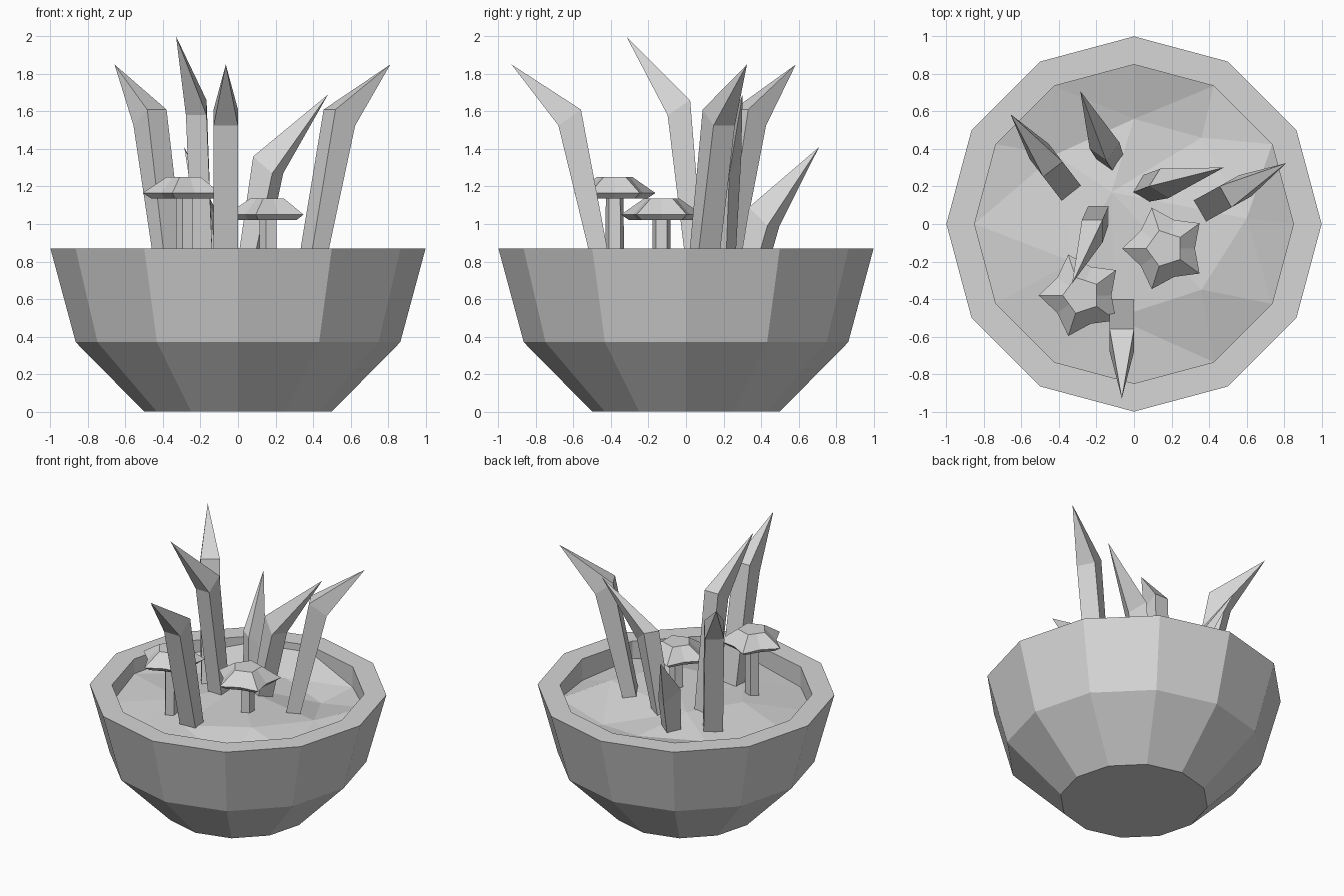
import bpy, bmesh, math
from mathutils import Vector
from mathutils.geometry import delaunay_2d_cdt

cube = bpy.data.objects.get("Cube")
if cube:
    bpy.data.objects.remove(cube, do_unlink=True)

grey = bpy.data.materials.new("light grey")
grey.use_nodes = True
colour = (0.67, 0.67, 0.67, 1)
grey.diffuse_color = colour
grey.node_tree.nodes["Principled BSDF"].inputs["Base Color"].default_value = colour


def finish(name, bm):
    mesh = bpy.data.meshes.new(name)
    bm.to_mesh(mesh)
    bm.free()
    mesh.materials.append(grey)
    obj = bpy.data.objects.new(name, mesh)
    bpy.context.collection.objects.link(obj)


def loft(name, rings):
    """Skin a stack of equal-length rings and close both ends."""
    bm = bmesh.new()
    loops = [[bm.verts.new(p) for p in ring] for ring in rings]
    n = len(loops[0])
    for low, high in zip(loops, loops[1:]):
        for i in range(n):
            j = (i + 1) % n
            bm.faces.new((low[i], low[j], high[j], high[i]))
    bm.faces.new(loops[0][::-1])
    bm.faces.new(loops[-1])
    bmesh.ops.remove_doubles(bm, verts=bm.verts, dist=1e-5)
    bmesh.ops.recalc_face_normals(bm, faces=bm.faces)
    finish(name, bm)


def ring(r, z, n, x=0, y=0, notch=1):
    """Regular ring; every second point is scaled by notch."""
    pts = []
    for i in range(n):
        a = math.pi + math.tau * i / n
        rr = r * (notch if i % 2 else 1)
        pts.append((x + rr * math.cos(a), y + rr * math.sin(a), z))
    return pts


# Twelve-sided bowl with a thick rim and a hollow
loft("bowl", [ring(r, z, 12) for r, z in
              ((0.5, 0), (0.865, 0.37), (1, 0.87), (0.85, 0.87), (0.85, 0.6))])

# Uneven faceted soil
edge_heights = (0.76, 0.74, 0.72, 0.74, 0.72, 0.74, 0.71, 0.77, 0.72, 0.82, 0.82, 0.77)
soil = [Vector((x, y, h)) for (x, y, _), h in zip(ring(0.85, 0, 12), edge_heights)]
soil += [Vector(p) for p in (
    (-0.12, 0.17, 0.80), (0.0, 0.56, 0.74), (0.36, 0.46, 0.69), (0.6, 0.03, 0.79),
    (0.36, -0.35, 0.82), (-0.1, -0.5, 0.77), (-0.33, -0.2, 0.79), (-0.42, 0.37, 0.74))]
verts, _, faces, *_ = delaunay_2d_cdt([p.xy for p in soil], [], [], 0, 1e-5)
bm = bmesh.new()
sv = [bm.verts.new((v.x, v.y, min(soil, key=lambda p: (p.xy - v).length).z)) for v in verts]
for f in faces:
    bm.faces.new([sv[i] for i in f])
bmesh.ops.recalc_face_normals(bm, faces=bm.faces)
bm.normal_update()
if sum(f.normal.z for f in bm.faces) < 0:
    bmesh.ops.reverse_faces(bm, faces=bm.faces)
finish("soil", bm)


def heading(degrees):
    return Vector((math.cos(math.radians(degrees)), math.sin(math.radians(degrees)), 0))


def leaf(name, x, y, lean, knee, tip, twist=0, half=0.065):
    """Four-sided blade: stalk, slanted knee, then a point.
    knee = (reach, inner z, outer z); tip = (reach, z); twist turns the section."""
    out, face, side = heading(lean), heading(lean + twist), heading(lean + twist + 90)

    def section(reach, inner_z, outer_z, depth, width):
        return [Vector((x, y, z)) + out * reach + face * d * depth + side * s * width
                for d, s, z in ((-1, -1, inner_z), (1, -1, outer_z),
                                (1, 1, outer_z), (-1, 1, inner_z))]

    loft(name, [section(0, 0.66, 0.66, 0.045, half),
                section(*knee, 0.06, half),
                section(tip[0], tip[1], tip[1], 0, 0)])


# Three matching blades, then three twisted ones of different heights
for name, x, y, lean in (("front_leaf", -0.065, -0.425, 270),
                         ("right_leaf", 0.37, 0.08, 29),
                         ("back_left_leaf", -0.35, 0.185, 127.6)):
    leaf(name, x, y, lean, (0.195, 1.61, 1.525), (0.505, 1.85))
leaf("tall_leaf", -0.185, 0.06, 249, (0.105, 1.66, 1.58), (0.405, 2.0), 21, 0.055)
leaf("short_leaf", -0.12, 0.335, 114, (0.09, 1.09, 0.99), (0.41, 1.41), -60, 0.055)
leaf("middle_leaf", 0.045, 0.185, 15, (0.12, 1.36, 1.27), (0.45, 1.69), -47, 0.055)


# Mushrooms with star-shaped caps on five-sided stems
def mushroom(name, x, y, top):
    loft(name + "_stem", [ring(r, z, 5, x, y) for r, z in ((0.052, 0.66), (0.05, top - 0.1))])
    loft(name + "_cap", [ring(0.18, top - 0.115, 10, x, y, 0.75),
                         ring(0.228, top - 0.085, 10, x, y, 0.7),
                         ring(0.1, top, 10, x, y, math.cos(math.pi / 5))])


mushroom("left_mushroom", -0.28, -0.38, 1.25)
mushroom("right_mushroom", 0.165, -0.13, 1.135)
